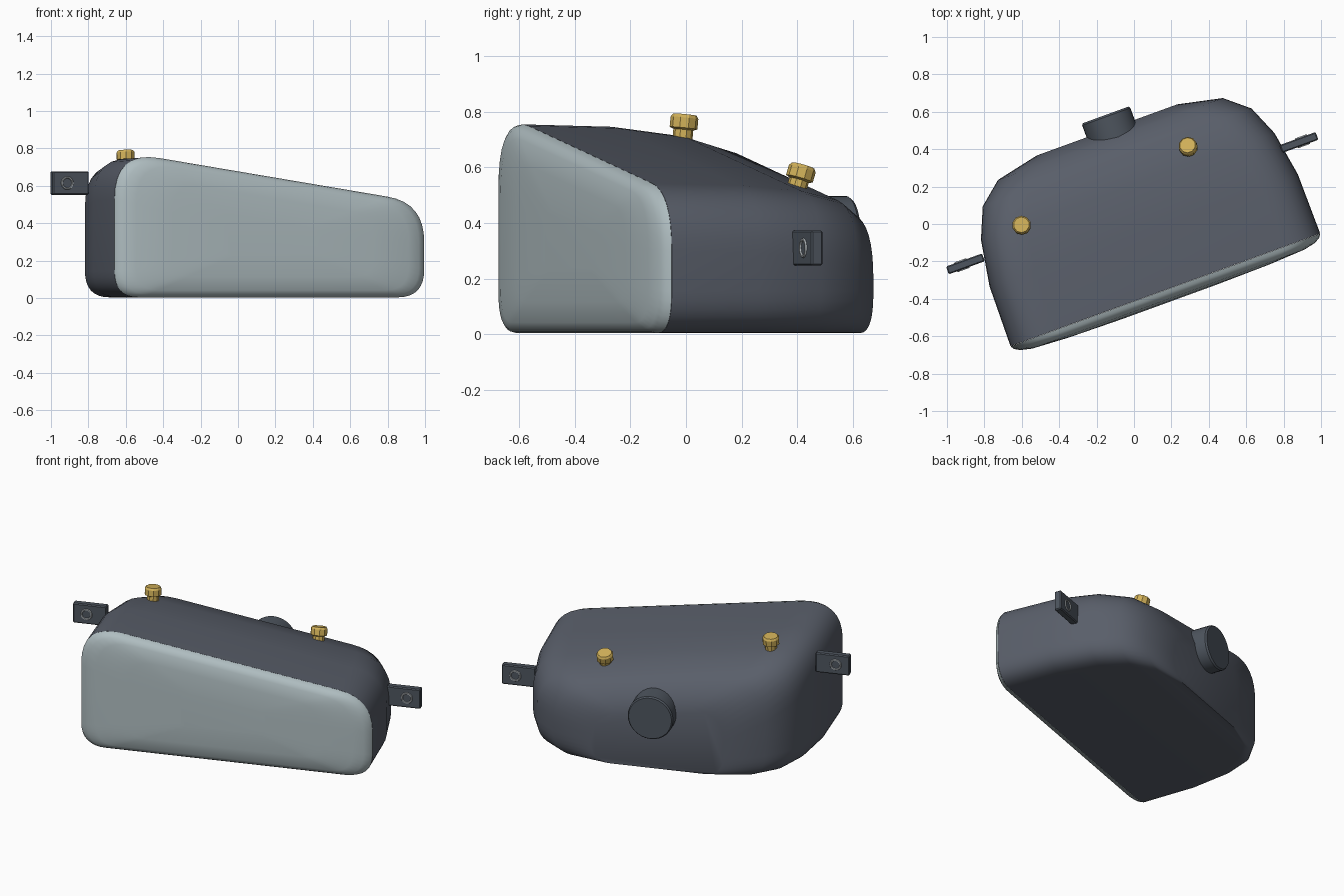
import bpy, bmesh, math
from mathutils import Matrix, Vector

if "Cube" in bpy.data.objects:
    bpy.data.objects.remove(bpy.data.objects["Cube"])

# The lamp is built straight, then every part is turned about z
TURN = Matrix.Rotation(math.radians(20), 4, 'Z')


def material(name, rgb, rough=0.6):
    m = bpy.data.materials.new(name)
    m.use_nodes = True
    m.diffuse_color = (*rgb, 1)
    bsdf = m.node_tree.nodes["Principled BSDF"]
    bsdf.inputs["Base Color"].default_value = (*rgb, 1)
    bsdf.inputs["Roughness"].default_value = rough
    return m


HOUSING = material("dark slate", (0.10, 0.113, 0.143))
FITTING = material("dark blue grey", (0.075, 0.09, 0.112))
LENS = material("pale glass grey", (0.43, 0.51, 0.53))
BRASS = material("brass", (0.64, 0.44, 0.10))
STEEL = material("light steel", (0.40, 0.43, 0.45))


def finish(bm, name, mat, angle=35, place=Matrix()):
    bmesh.ops.recalc_face_normals(bm, faces=bm.faces)
    me = bpy.data.meshes.new(name)
    bm.to_mesh(me)
    bm.free()
    me.materials.append(mat)
    ob = bpy.data.objects.new(name, me)
    bpy.context.collection.objects.link(ob)
    ob.matrix_world = TURN @ place
    bpy.ops.object.select_all(action='DESELECT')
    ob.select_set(True)
    bpy.context.view_layer.objects.active = ob
    bpy.ops.object.shade_smooth_by_angle(angle=math.radians(angle))
    return ob


def section(half, drop, round_scale=1.0, steps=8):
    """Rounded quadrilateral with a sloping top, as (u, z) points."""
    left, right = 0.037 - half, 0.037 + half
    top = lambda u: 0.655 - 0.159 * u - drop
    corners = [(left, 0.004, 0.14), (right, 0.004, 0.15),
               (right, top(right), 0.21), (left, top(left), 0.26)]
    pts = []
    for i, (u, z, r) in enumerate(corners):
        c = Vector((u, z))
        before, after = Vector(corners[i - 1][:2]), Vector(corners[(i + 1) % 4][:2])
        a = c + (before - c).normalized() * r * round_scale
        b = c + (after - c).normalized() * r * round_scale
        for k in range(steps + 1):
            t = k / steps
            pts.append(a * (1 - t) ** 2 + c * 2 * t * (1 - t) + b * t * t)
    return pts


def loft(bm, loops):
    rings = [[bm.verts.new(p) for p in loop] for loop in loops]
    n = len(rings[0])
    for a, b in zip(rings, rings[1:]):
        for i in range(n):
            j = (i + 1) % n
            bm.faces.new((a[i], a[j], b[j], b[i]))
    return rings


def lathe(name, profile, sides, mat, place, angle=30):
    """Closed turned part about its own z axis from (radius, height) points."""
    bm = bmesh.new()
    rings = loft(bm, [[(r * math.cos(math.tau * i / sides),
                        r * math.sin(math.tau * i / sides), h)
                       for i in range(sides)] for r, h in profile])
    bm.faces.new(rings[0])
    bm.faces.new(rings[-1])
    return finish(bm, name, mat, angle, place)


# Housing: sections shrink towards the rear (depth, half width, top drop, rounding)
FRONT = -0.388
bm = bmesh.new()
rings = loft(bm, [[(p.x, v, p.y) for p in section(h, d, r)] for v, h, d, r in (
    (FRONT, 0.881, 0, 1), (-0.05, 0.877, 0.008, 1), (0.2, 0.835, 0.035, 1),
    (0.365, 0.765, 0.08, 1), (0.47, 0.64, 0.15, 0.95), (0.522, 0.40, 0.28, 0.8))])
bm.faces.new(rings[0])
bm.faces.new(rings[-1])
finish(bm, "housing", HOUSING, 50)

# Lens: shallow dome over the front opening
rim = section(0.881, 0)
mid = Vector((0.03, 0.32))
bm = bmesh.new()
rings = loft(bm, [[(q.x, v, q.y) for q in (mid + (p - mid) * s for p in rim)]
                  for s, v in ((1, FRONT - 0.001), (0.985, -0.409), (0.95, -0.426),
                               (0.88, -0.440), (0.65, -0.451), (0.3, -0.456))])
bm.faces.new(rings[-1])
finish(bm, "lens", LENS, 50)

# Rear cable outlet
lathe("rear_outlet", [(0.137, 0), (0.137, 0.29), (0.13, 0.3)], 32, FITTING,
      Matrix.Translation((0.057, 0.3, 0.36)) @ Matrix.Rotation(-math.pi / 2, 4, 'X'))

# Adjuster screws on the roof, square to its slope
for name, pos, tilt in (("right_adjuster", (-0.567, 0.192, 0.695), 6),
                        ("left_adjuster", (0.413, 0.27, 0.515), 17)):
    lathe(name, [(0.036, -0.03), (0.036, 0.04), (0.05, 0.046), (0.05, 0.083),
                 (0.042, 0.095)], 10, BRASS,
          Matrix.Translation(pos) @ Matrix.Rotation(math.radians(-tilt), 4, 'X'))

# Side mounting tabs with a ring around the screw hole on both faces
for side, name, u, z in ((-1, "right", -0.92, 0.615), (1, "left", 0.978, 0.31)):
    bm = bmesh.new()
    bmesh.ops.create_cube(bm, size=1)
    bmesh.ops.scale(bm, vec=(0.205, 0.044, 0.126), verts=bm.verts)
    bmesh.ops.bevel(bm, geom=bm.edges[:], offset=0.006, segments=1, affect='EDGES')
    finish(bm, name + "_tab", FITTING, 30, Matrix.Translation((u, 0.108, z)))
    for face, label in ((-1, "front"), (1, "back")):
        bm = bmesh.new()
        rings = loft(bm, [[(r * math.cos(math.tau * i / 20), y,
                            r * math.sin(math.tau * i / 20)) for i in range(20)]
                          for r, y in ((0.036, 0), (0.033, face * 0.006),
                                       (0.027, face * 0.006), (0.024, 0))])
        finish(bm, f"{name}_{label}_hole_ring", STEEL, 30,
               Matrix.Translation((u + side * 0.02, 0.108 + face * 0.0215, z)))
